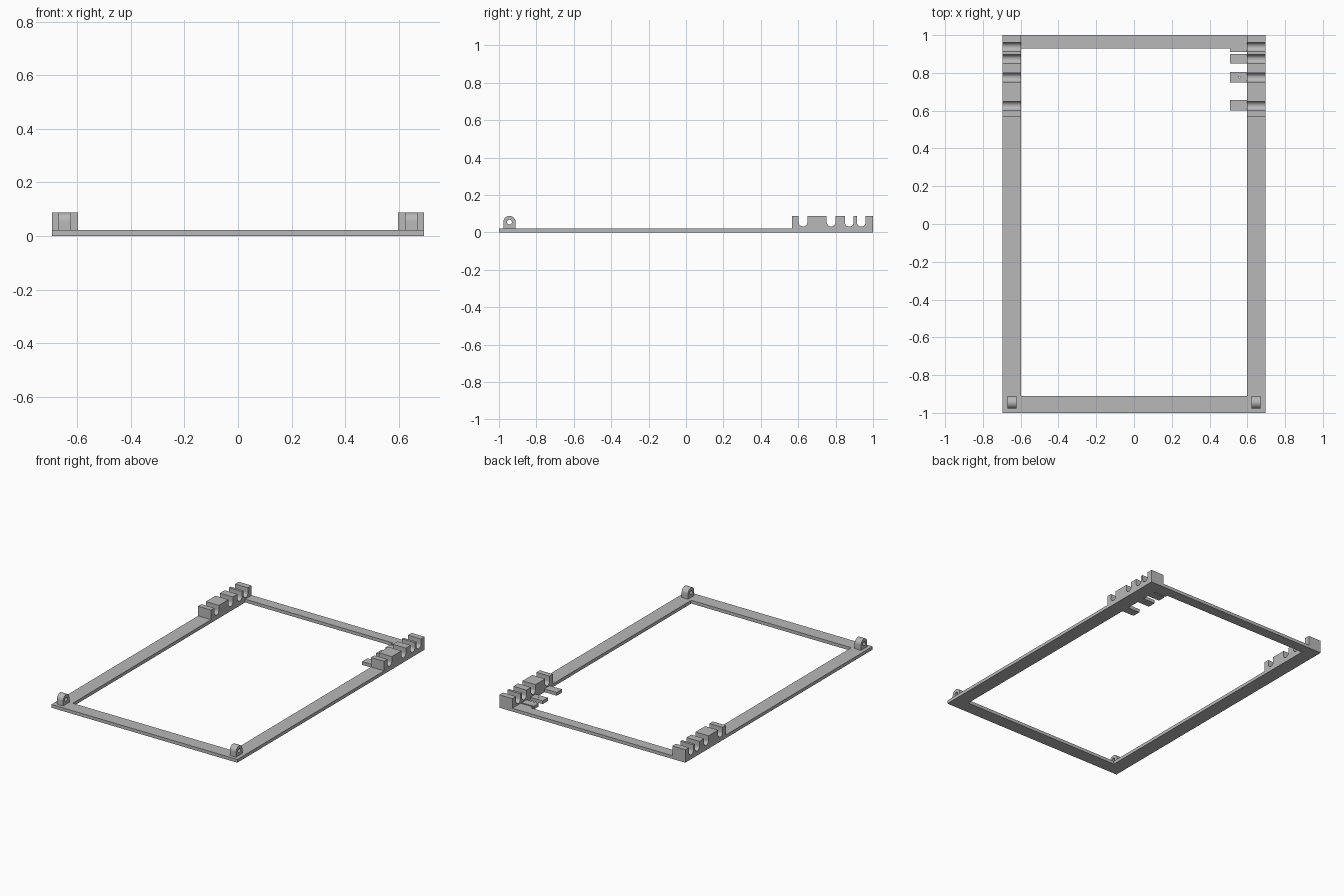
import bpy, bmesh, math
from mathutils import Vector

cube = bpy.data.objects.get("Cube")
if cube:
    bpy.data.objects.remove(cube, do_unlink=True)

grey = bpy.data.materials.new("light grey")
grey.use_nodes = True
colour = (0.48, 0.48, 0.48, 1)
grey.diffuse_color = colour
grey.node_tree.nodes["Principled BSDF"].inputs["Base Color"].default_value = colour


def arc(cx, cy, r, start, end, steps):
    """Points on an arc, angles in degrees."""
    angles = [math.radians(start + (end - start) * i / steps) for i in range(steps + 1)]
    return [(cx + r * math.cos(a), cy + r * math.sin(a)) for a in angles]


def circle(cx, cy, r, steps=24):
    return arc(cx, cy, r, 0, 360, steps)[:-1]


def rect(x0, x1, y0, y1):
    return [(x0, y0), (x1, y0), (x1, y1), (x0, y1)]


def extruded(name, loops, axis, start, end):
    """Fill an outline (later loops are holes) and extrude it along x or z."""
    bm = bmesh.new()
    for loop in loops:
        if axis == "x":
            vs = [bm.verts.new((start, a, b)) for a, b in loop]
        else:
            vs = [bm.verts.new((a, b, start)) for a, b in loop]
        for i, v in enumerate(vs):
            bm.edges.new((v, vs[(i + 1) % len(vs)]))
    normal = Vector((1, 0, 0)) if axis == "x" else Vector((0, 0, 1))
    bmesh.ops.triangle_fill(bm, edges=bm.edges[:], use_beauty=True, normal=normal)
    bmesh.ops.dissolve_limit(bm, angle_limit=0.01, verts=bm.verts[:], edges=bm.edges[:])
    ext = bmesh.ops.extrude_face_region(bm, geom=bm.faces[:], use_keep_orig=True)
    moved = [g for g in ext["geom"] if isinstance(g, bmesh.types.BMVert)]
    bmesh.ops.translate(bm, verts=moved, vec=normal * (end - start))
    bmesh.ops.recalc_face_normals(bm, faces=bm.faces[:])
    mesh = bpy.data.meshes.new(name)
    bm.to_mesh(mesh)
    bm.free()
    mesh.materials.append(grey)
    obj = bpy.data.objects.new(name, mesh)
    bpy.context.collection.objects.link(obj)
    bpy.ops.object.select_all(action="DESELECT")
    obj.select_set(True)
    bpy.context.view_layer.objects.active = obj
    bpy.ops.object.shade_smooth_by_angle(angle=math.radians(30))
    return obj


W, INNER, T, TOP = 0.695, 0.598, 0.022, 0.087
SLOTS = (0.626, 0.776, 0.873, 0.937)
R = 0.0235

# Flat rectangular frame
extruded("frame", [rect(-W, W, -1, 1), rect(-INNER, INNER, -0.91, 0.93)], "z", 0, T)

# Slotted rack outline: round-bottomed slots cut from the top
rack = [(1, T), (0.567, T), (0.567, TOP)]
for y in SLOTS:
    rack.append((y - R, TOP))
    rack += arc(y, 0.031 + R, R, 180, 360, 16)
    rack.append((y + R, TOP))
rack.append((1, TOP))

# Hinge lug outline: round top with a pin hole
LY, LZ, LR = -0.944, 0.055, 0.033
lug = [(LY - LR, T), (LY + LR, T)] + arc(LY, LZ, LR, 0, 180, 20)
pin_hole = circle(LY, LZ, 0.013)

for side, s in (("left", 1), ("right", -1)):
    extruded(side + "_slotted_rack", [rack], "x", s * INNER, s * W)
    extruded(side + "_hinge_lug", [lug, pin_hole], "x", s * 0.623, s * 0.67)

# Small tabs beside the left rack; two carry a tiny hole
for i, (y0, y1) in enumerate(((0.6, 0.657), (0.75, 0.806), (0.849, 0.9), (0.91, 0.93))):
    loops = [rect(0.507, INNER, y0, y1)]
    if i == 1:
        loops.append(circle(0.557, 0.778, 0.004, 10))
    extruded("tab_%d" % (i + 1), loops, "z", 0, T)
